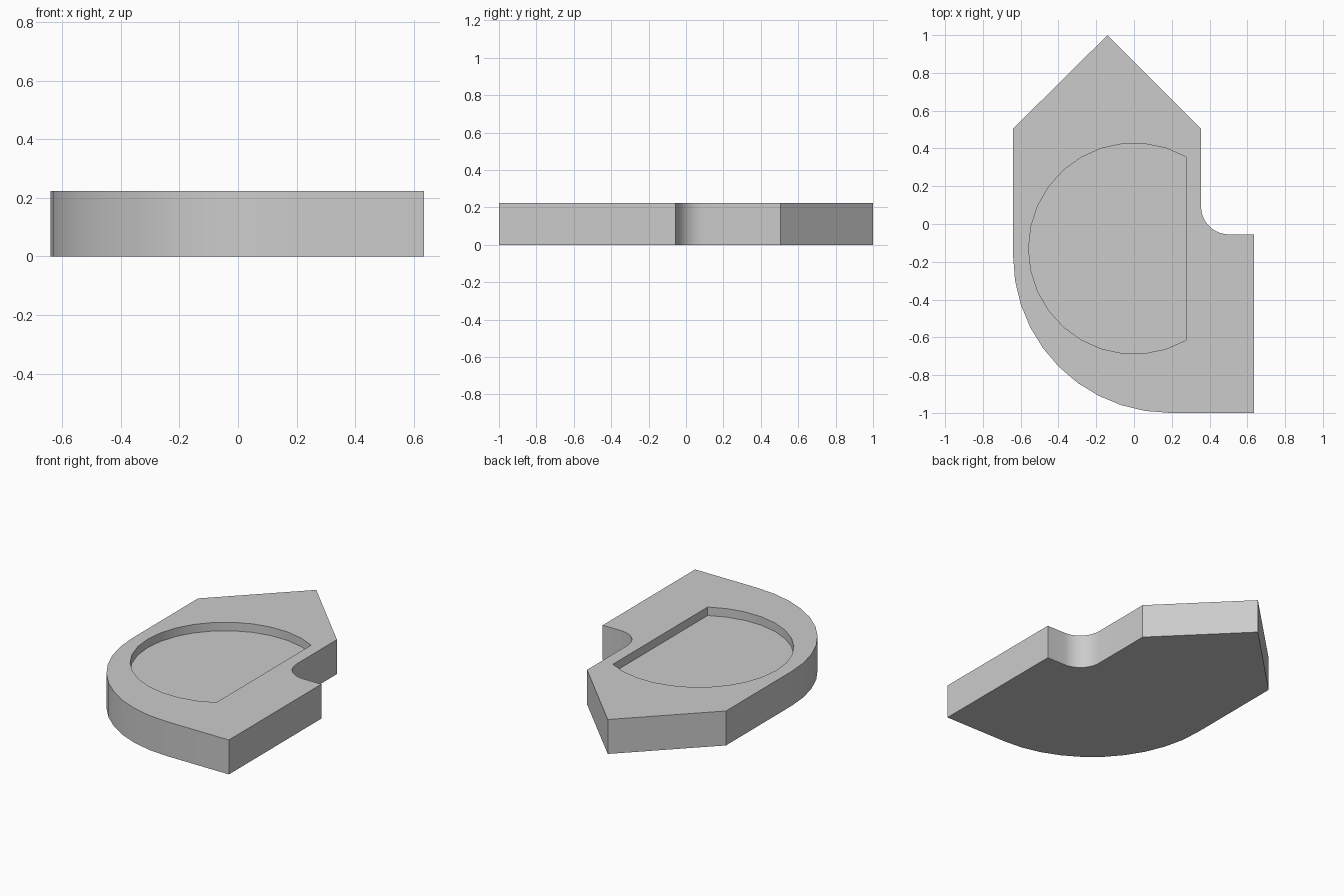
import bpy
import bmesh
from math import radians, sin, cos

HEIGHT = 0.223
POCKET_DEPTH = 0.055

if "Cube" in bpy.data.objects:
    bpy.data.objects.remove(bpy.data.objects["Cube"], do_unlink=True)

grey = bpy.data.materials.new("light grey")
grey.use_nodes = True
colour = (0.6, 0.6, 0.6, 1.0)
grey.diffuse_color = colour
grey.node_tree.nodes["Principled BSDF"].inputs["Base Color"].default_value = colour


def arc(cx, cy, r, start, end, steps):
    """Points along an arc, angles in degrees."""
    angles = [radians(start + (end - start) * i / steps) for i in range(steps + 1)]
    return [(cx + r * cos(a), cy + r * sin(a)) for a in angles]


def prism(name, outline, z0, z1):
    """Extrude a flat outline from z0 up to z1."""
    bm = bmesh.new()
    base = bm.faces.new([bm.verts.new((x, y, z0)) for x, y in outline])
    out = bmesh.ops.extrude_face_region(bm, geom=[base])
    top = [v for v in out["geom"] if isinstance(v, bmesh.types.BMVert)]
    bmesh.ops.translate(bm, verts=top, vec=(0, 0, z1 - z0))
    bmesh.ops.recalc_face_normals(bm, faces=bm.faces)
    mesh = bpy.data.meshes.new(name)
    bm.to_mesh(mesh)
    bm.free()
    mesh.materials.append(grey)
    obj = bpy.data.objects.new(name, mesh)
    bpy.context.collection.objects.link(obj)
    return obj


# Body: pointed back, rounded front-right corner, filleted inner corner
outline = [(-0.14, 1.0), (-0.64, 0.505)]
outline += arc(0.19, -0.17, 0.83, 180, 270, 10)
outline += [(0.635, -1.0), (0.635, -0.055)]
outline += arc(0.503, 0.093, 0.148, 270, 180, 10)
outline += [(0.355, 0.505)]
body = prism("body", outline, 0, HEIGHT)

# Shallow D-shaped pocket in the top
pocket = prism("pocket_cutter", arc(0, -0.13, 0.558, 60.4, 299.6, 20),
               HEIGHT - POCKET_DEPTH, HEIGHT + 0.1)
pocket.hide_render = True

cut = body.modifiers.new("pocket", 'BOOLEAN')
cut.operation = 'DIFFERENCE'
cut.solver = 'EXACT'
cut.object = pocket
bpy.ops.object.select_all(action='DESELECT')
body.select_set(True)
bpy.context.view_layer.objects.active = body
bpy.ops.object.modifier_apply(modifier=cut.name)
bpy.data.objects.remove(pocket, do_unlink=True)

# Smooth the rounded walls, keep the rims sharp
bpy.ops.object.shade_smooth_by_angle(angle=radians(30))
